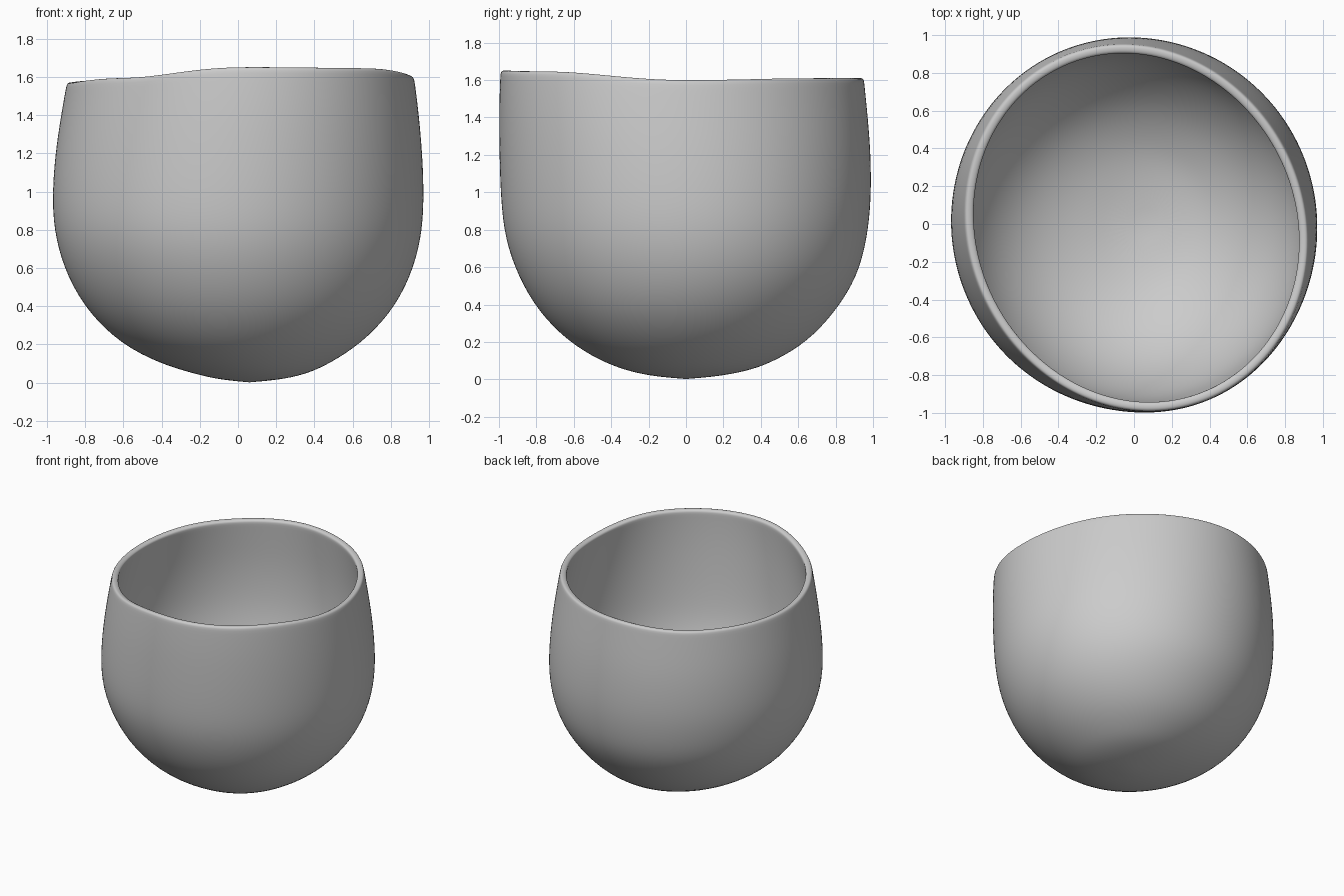
import bpy, bmesh
from math import sin, cos, pi

if "Cube" in bpy.data.objects:
    bpy.data.objects.remove(bpy.data.objects["Cube"])

SEG = 48
# Silhouette profile: height, then reach to the left, right, front and back
PROFILE = [
    (0.02, .12, .25, .20, .20), (0.05, .24, .37, .33, .35),
    (0.10, .41, .48, .46, .48), (0.20, .61, .64, .63, .65),
    (0.36, .78, .80, .79, .80), (0.55, .895, .905, .90, .92),
    (0.75, .958, .962, .97, .97), (0.95, .977, .977, .993, .993),
    (1.20, .96, .967, 1.0, .99), (1.40, .93, .947, 1.0, .972),
    (1.57, .90, .925, .993, .953), (1.60, .893, .918, .99, .95),
]
# Wavy rim heights every 45 degrees, starting at +x
RIM = [1.605, 1.615, 1.615, 1.59, 1.575, 1.60, 1.655, 1.65]


def rim_height(a):
    """Smooth periodic interpolation of the rim heights."""
    f = a / (pi / 4)
    i = int(f)
    t = (1 - cos((f - i) * pi)) / 2
    return RIM[i % 8] * (1 - t) + RIM[(i + 1) % 8] * t


# Outer skin lofted from slightly off-centre, skewed rings
bm = bmesh.new()
rings = []
for z, left, right, front, back in PROFILE:
    up = max(0, (z - 0.8) / 0.8)
    ring = []
    for k in range(SEG):
        a = 2 * pi * k / SEG
        s = 1 - 0.04 * up * sin(2 * a)
        x = (right - left) / 2 + (right + left) / 2 * cos(a) * s
        y = (back - front) / 2 + (back + front) / 2 * sin(a) * s
        ring.append(bm.verts.new((x, y, z + up * (rim_height(a) - 1.6))))
    rings.append(ring)
for lo, hi in zip(rings, rings[1:]):
    for k in range(SEG):
        n = (k + 1) % SEG
        bm.faces.new((lo[k], lo[n], hi[n], hi[k]))

# Rounded base
tip = bm.verts.new((0.06, 0, 0.0))
for k in range(SEG):
    bm.faces.new((tip, rings[0][(k + 1) % SEG], rings[0][k]))
bmesh.ops.recalc_face_normals(bm, faces=bm.faces)
if tip.normal.z > 0 or sum(f.normal.z for f in tip.link_faces) > 0:
    bmesh.ops.reverse_faces(bm, faces=bm.faces)

mesh = bpy.data.meshes.new("cup_bowl")
bm.to_mesh(mesh)
bm.free()
bowl = bpy.data.objects.new("cup_bowl", mesh)
bpy.context.collection.objects.link(bowl)
for p in mesh.polygons:
    p.use_smooth = True

# Wall thickness inward, then smoothing that rounds the lip
wall = bowl.modifiers.new("wall", 'SOLIDIFY')
wall.thickness = 0.05
wall.offset = -1
soft = bowl.modifiers.new("soft", 'SUBSURF')
soft.levels = soft.render_levels = 2
